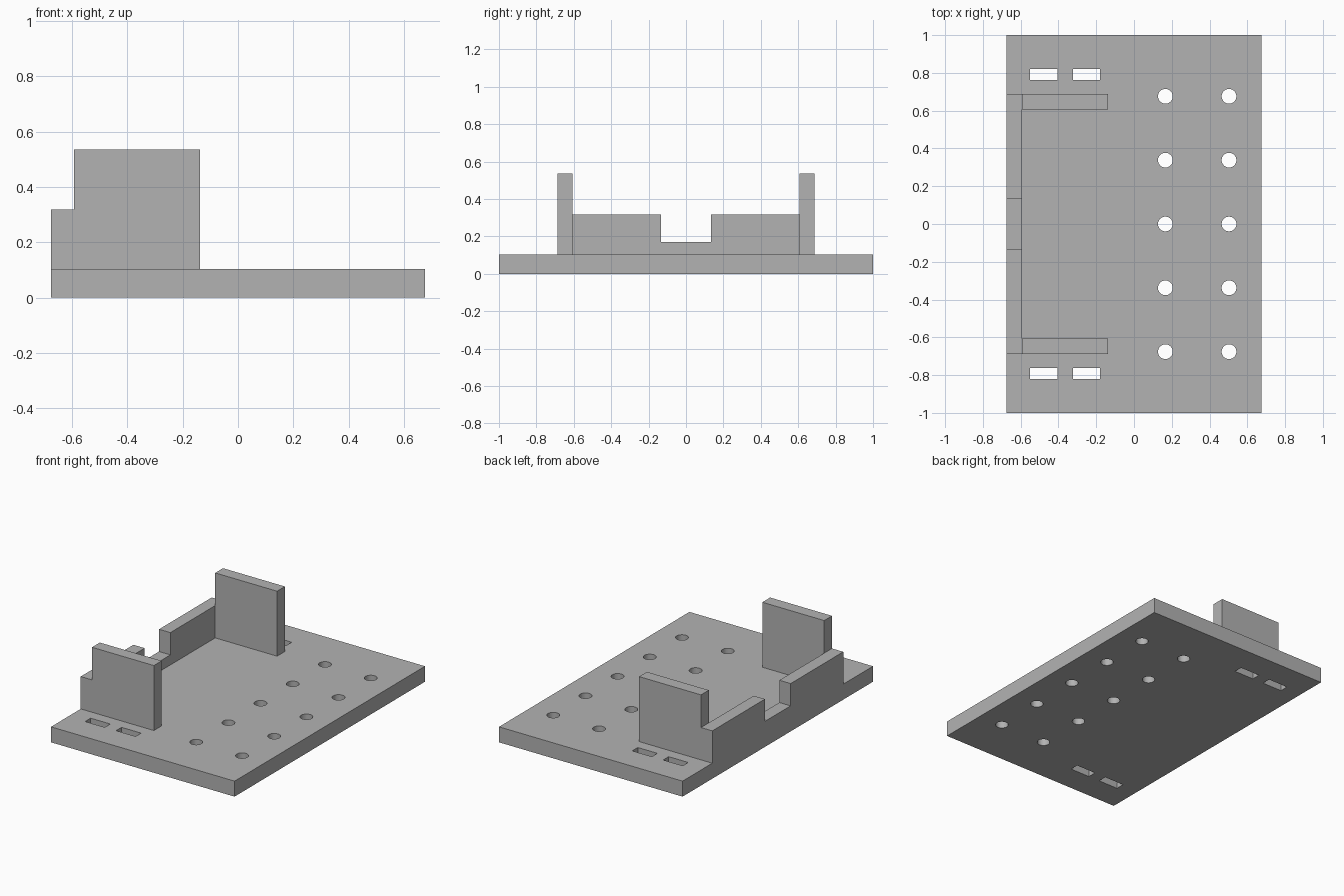
import bpy
import bmesh
from mathutils import Matrix, Vector

cube = bpy.data.objects.get("Cube")
if cube:
    bpy.data.objects.remove(cube, do_unlink=True)

GREY = (0.45, 0.45, 0.45, 1)
grey = bpy.data.materials.new("plain grey")
grey.use_nodes = True
grey.diffuse_color = GREY
grey.node_tree.nodes["Principled BSDF"].inputs["Base Color"].default_value = GREY

BASE_TOP = 0.103
BACK = -0.675       # outer edge of the low wall
WALL_X = -0.592     # inner face of the low wall
WALL_Y = 0.688      # outer face of the tall side walls


def add_box(bm, low, high):
    low, high = Vector(low), Vector(high)
    place = Matrix.Translation((low + high) / 2) @ Matrix.Diagonal((*(high - low), 1))
    bmesh.ops.create_cube(bm, size=1, matrix=place)


def make_object(name, bm):
    mesh = bpy.data.meshes.new(name)
    bm.to_mesh(mesh)
    bm.free()
    mesh.materials.append(grey)
    obj = bpy.data.objects.new(name, mesh)
    bpy.context.collection.objects.link(obj)
    return obj


# Base plate
bm = bmesh.new()
add_box(bm, (BACK, -1, 0), (-BACK, 1, BASE_TOP))
plate = make_object("base_plate", bm)

# Cutter: two columns of round holes and a pair of slots at each end
bm = bmesh.new()
for x in (0.166, 0.503):
    for row in range(-2, 3):
        bmesh.ops.create_cone(bm, cap_ends=True, segments=48, radius1=0.039,
                              radius2=0.039, depth=1,
                              matrix=Matrix.Translation((x, row * 0.338, 0)))
for x in (-0.478, -0.251):
    for y in (-0.791, 0.791):
        add_box(bm, (x - 0.072, y - 0.029, -0.5), (x + 0.072, y + 0.029, 0.5))
cutter = make_object("hole_cutter", bm)
cutter.hide_render = True

# Cut the plate and drop the cutter
cut = plate.modifiers.new("holes", 'BOOLEAN')
cut.operation = 'DIFFERENCE'
cut.solver = 'EXACT'
cut.object = cutter
bpy.context.view_layer.update()
graph = bpy.context.evaluated_depsgraph_get()
cut_mesh = bpy.data.meshes.new_from_object(plate.evaluated_get(graph))
plate.modifiers.clear()
plate.data = cut_mesh
bpy.data.objects.remove(cutter, do_unlink=True)

# Low wall with a notch in the middle, extruded from its profile
half = [(WALL_Y, BASE_TOP), (WALL_Y, 0.318), (0.135, 0.318), (0.135, 0.17)]
profile = half + [(-y, z) for y, z in reversed(half)]
bm = bmesh.new()
face = bm.faces.new([bm.verts.new((BACK, y, z)) for y, z in profile])
grown = bmesh.ops.extrude_face_region(bm, geom=[face], use_keep_orig=True)
bmesh.ops.translate(bm, vec=(WALL_X - BACK, 0, 0),
                    verts=[v for v in grown["geom"] if isinstance(v, bmesh.types.BMVert)])
bmesh.ops.recalc_face_normals(bm, faces=bm.faces)
make_object("notched_low_wall", bm)

# Tall side walls
for name, side in (("left_side_wall", 1), ("right_side_wall", -1)):
    bm = bmesh.new()
    near, far = sorted((side * 0.606, side * WALL_Y))
    add_box(bm, (WALL_X, near, BASE_TOP), (-0.137, far, 0.535))
    make_object(name, bm)
